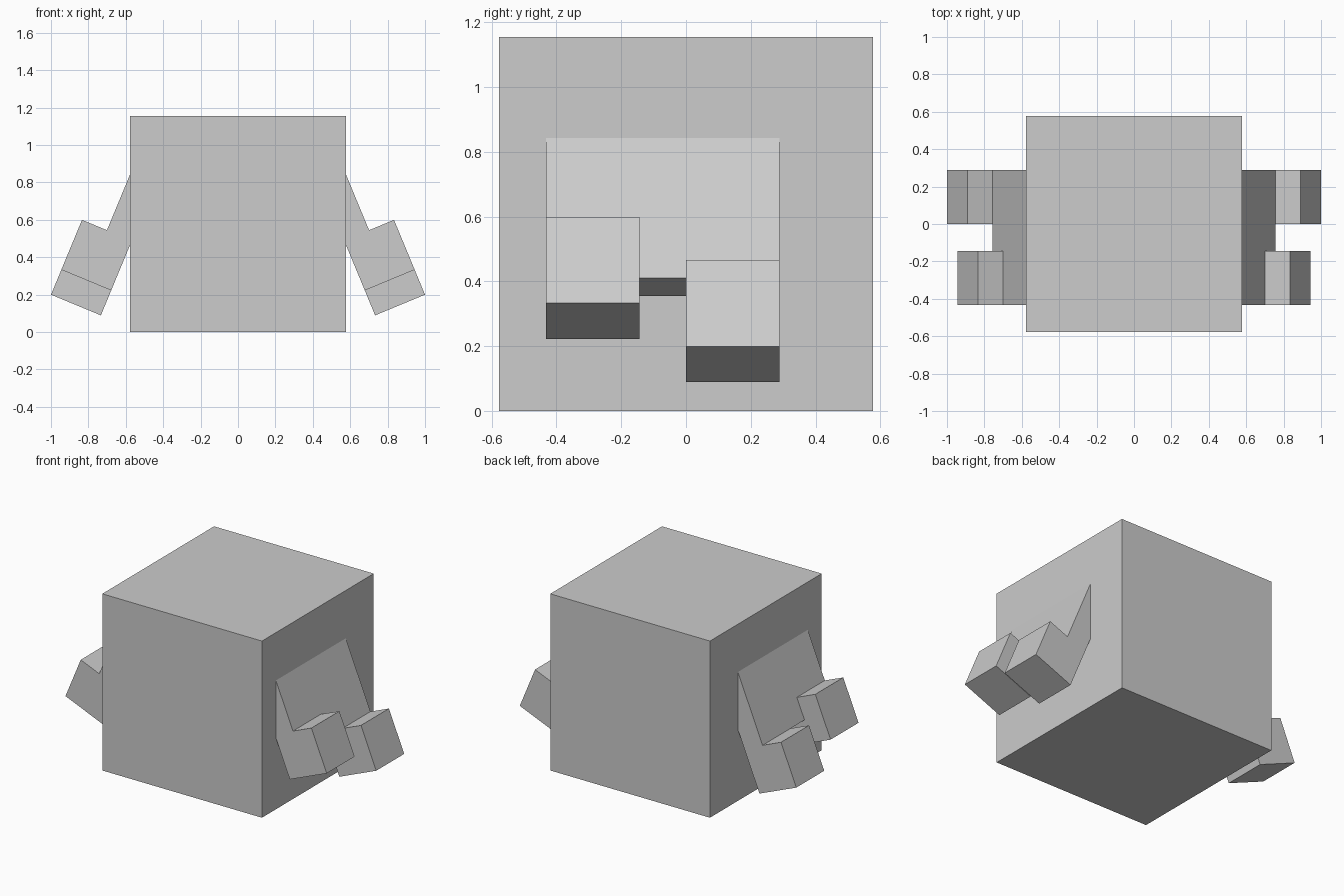
import bpy, bmesh, math
from mathutils import Matrix, Vector

if "Cube" in bpy.data.objects:
    bpy.data.objects.remove(bpy.data.objects["Cube"])

U = 1.1547 / 16  # one modelling unit: the body is 16 units wide

grey = bpy.data.materials.new("light_grey")
grey.diffuse_color = (0.604, 0.604, 0.604, 1)
grey.use_nodes = True
grey.node_tree.nodes["Principled BSDF"].inputs["Base Color"].default_value = grey.diffuse_color


def box(name, lo, hi, frame=Matrix.Identity(4), mirrored=False):
    """Box between two corners given in units, placed by a frame matrix."""
    lo, hi = Vector(lo) * U, Vector(hi) * U
    size = hi - lo
    bm = bmesh.new()
    bmesh.ops.create_cube(
        bm, size=1,
        matrix=frame @ Matrix.Translation((lo + hi) / 2) @ Matrix.Diagonal((*size, 1)))
    mesh = bpy.data.meshes.new(name)
    bm.to_mesh(mesh)
    bm.free()
    mesh.materials.append(grey)
    obj = bpy.data.objects.new(name, mesh)
    bpy.context.collection.objects.link(obj)
    if mirrored:
        obj.modifiers.new("mirror", 'MIRROR').use_axis[0] = True
    return obj


# Cubic body
box("body", (-8, -8, 0), (8, 8, 16))

# Tilted frame at the outer lower edge of the arm plate
tilt = Matrix.Translation((0.756, 0, 0.411)) @ Matrix.Rotation(math.radians(-22.5), 4, 'Y')

# Arm plates sunk into the body, with two block fingers on each side
box("arm_plate", (-2, -6, 0), (0, 4, 8), tilt, True)
box("front_finger", (-2, -6, -2), (2, -2, 2), tilt, True)
box("back_finger", (-2, 0, -4), (2, 4, 0), tilt, True)
